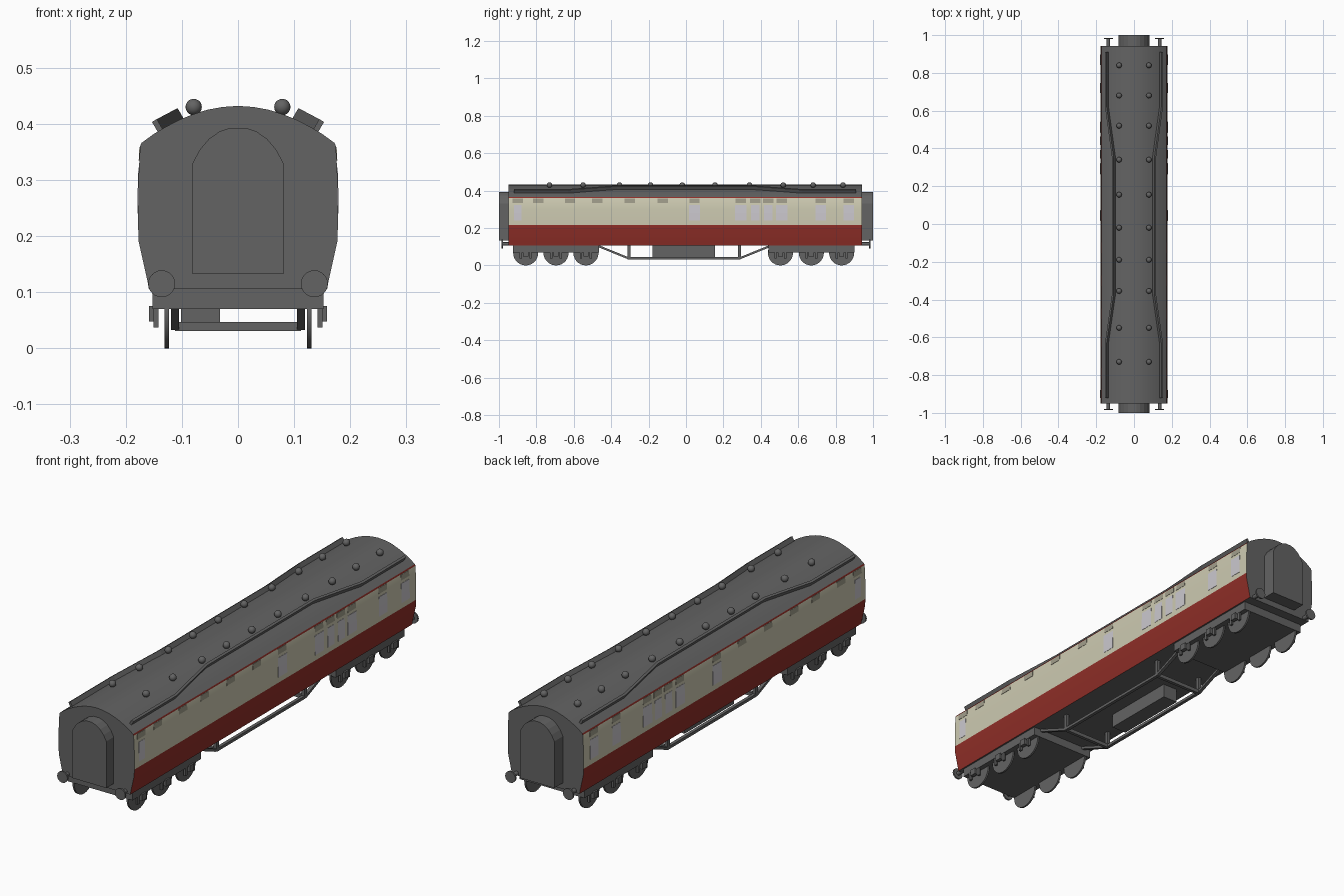
import bpy, bmesh, math
from mathutils import Matrix, Vector

if "Cube" in bpy.data.objects:
    bpy.data.objects.remove(bpy.data.objects["Cube"])


def material(name, r, g, b):
    m = bpy.data.materials.new(name)
    m.diffuse_color = (r, g, b, 1)
    m.use_nodes = True
    m.node_tree.nodes["Principled BSDF"].inputs["Base Color"].default_value = m.diffuse_color
    return m


GREY = material("dark grey", 0.125, 0.125, 0.125)
RED = material("crimson red", 0.28, 0.028, 0.021)
CREAM = material("cream", 0.61, 0.59, 0.44)
GLASS = material("pale glass", 0.60, 0.58, 0.62)
VENT = material("window vent", 0.36, 0.34, 0.26)


def finish(name, bm, mats, angle=None):
    bmesh.ops.recalc_face_normals(bm, faces=bm.faces)
    me = bpy.data.meshes.new(name)
    bm.to_mesh(me)
    bm.free()
    for m in mats:
        me.materials.append(m)
    if angle:
        me.shade_smooth()
        me.set_sharp_from_angle(angle=math.radians(angle))
    ob = bpy.data.objects.new(name, me)
    bpy.context.collection.objects.link(ob)
    return ob


def add_box(bm, x0, x1, y0, y1, z0, z1):
    mat = Matrix.Translation(((x0 + x1) / 2, (y0 + y1) / 2, (z0 + z1) / 2)) \
        @ Matrix.Diagonal((x1 - x0, y1 - y0, z1 - z0, 1))
    bmesh.ops.create_cube(bm, size=1, matrix=mat)


def add_cyl(bm, centre, axis, radius, depth, sides=24):
    rot = Vector((0, 0, 1)).rotation_difference(Vector(axis)).to_matrix().to_4x4()
    bmesh.ops.create_cone(bm, cap_ends=True, segments=sides, radius1=radius,
                          radius2=radius, depth=depth,
                          matrix=Matrix.Translation(centre) @ rot)


def loft(bm, rings):
    """Join closed rings of points into a capped skin."""
    vs = [[bm.verts.new(p) for p in r] for r in rings]
    n = len(vs[0])
    for a, b in zip(vs, vs[1:]):
        for i in range(n):
            bm.faces.new((a[i], a[(i + 1) % n], b[(i + 1) % n], b[i]))
    bm.faces.new(vs[0])
    bm.faces.new(vs[-1])


def mirrored(half):
    """Half outline from bottom to top centre, completed on the -x side."""
    return half + [(-x, z) for x, z in reversed(half) if x > 0]


def interp(pts, v, key, out):
    for a, b in zip(pts, pts[1:]):
        lo, hi = sorted((a[key], b[key]))
        if lo <= v <= hi and hi > lo:
            t = (v - a[key]) / (b[key] - a[key])
            return a[out] + t * (b[out] - a[out])


# Body shell, coloured by height on the side faces
SIDE = [(0.159, 0.106), (0.161, 0.118), (0.177, 0.19), (0.178, 0.217),
        (0.1775, 0.30), (0.1745, 0.36), (0.172, 0.366)]
ROOF = [(0.172, 0.366), (0.15, 0.382), (0.13, 0.394), (0.105, 0.407),
        (0.08, 0.417), (0.055, 0.425), (0.028, 0.430), (0, 0.432)]
outline = mirrored(SIDE + ROOF[1:])
bm = bmesh.new()
loft(bm, [[(x, y, z) for x, z in outline] for y in (-0.95, 0.942)])
bm.normal_update()
for f in bm.faces:
    c = f.calc_center_median()
    if abs(c.x) > 0.15 and 0.11 < c.z < 0.366:
        f.material_index = 2 if 0.217 < c.z < 0.36 else 1
finish("coach_body", bm, [GREY, RED, CREAM], 25)


# Window panes and sliding vents: thin plates following the side
def side_plates(name, mat, items, z0, z1):
    bm = bmesh.new()
    for y, w in items:
        for s in (-1, 1):
            rings = []
            for z in (z0, (z0 + z1) / 2, z1):
                x = interp(SIDE, z, 1, 0)
                rings.append([(s * (x + dx), y + dy, z) for dx, dy in
                              ((-0.001, -w / 2), (0.0012, -w / 2),
                               (0.0012, w / 2), (-0.001, w / 2))])
            loft(bm, rings)
    finish(name, bm, [mat])


side_plates("window_panes", GLASS,
            [(-0.9, 0.04), (0.045, 0.06), (0.293, 0.06), (0.37, 0.045),
             (0.44, 0.045), (0.512, 0.06), (0.72, 0.055), (0.87, 0.055)], 0.24, 0.322)
side_plates("window_vents", VENT,
            [(y, 0.055) for y in (-0.9, -0.79, -0.62, -0.475, -0.30, -0.125, 0.045,
                                  0.293, 0.37, 0.44, 0.512, 0.72, 0.87)], 0.335, 0.359)

# Arched gangway connections at both ends
arch = mirrored([(0.081, 0.132), (0.081, 0.33), (0.068, 0.354), (0.052, 0.373),
                 (0.032, 0.387), (0.013, 0.393)])
bm = bmesh.new()
for y0, y1 in ((-1.0, -0.94), (0.935, 1.0)):
    loft(bm, [[(x, y, z) for x, z in arch] for y in (y0, y1)])
finish("gangways", bm, [GREY])

# Round roof ventilators
bm = bmesh.new()
for y in (0.84, 0.68, 0.52, 0.34, 0.155, -0.02, -0.19, -0.355, -0.55, -0.73):
    for x in (-0.079, 0.079):
        bmesh.ops.create_uvsphere(bm, u_segments=16, v_segments=10, radius=0.0145,
                                  matrix=Matrix.Translation((x, y, 0.43)))
finish("roof_ventilators", bm, [GREY], 40)

# Rain strips standing on the roof, stepping inward at mid length
bm = bmesh.new()
up, across = Vector((0.5, 0, 0.866)), Vector((0.866, 0, -0.5))
for s in (-1, 1):
    rings = []
    for x, y in ((0.139, -0.92), (0.139, -0.63), (0.102, -0.37),
                 (0.102, 0.35), (0.139, 0.62), (0.139, 0.91)):
        p = Vector((x, y, interp(ROOF, x, 0, 1)))
        ring = [p + across * a + up * h for a, h in
                ((-0.005, -0.004), (0.005, -0.004), (0.005, 0.02), (-0.005, 0.02))]
        rings.append([(s * v.x, v.y, v.z) for v in ring])
    loft(bm, rings)
finish("rain_strips", bm, [GREY])

# Buffers: shank plus round head
bm = bmesh.new()
for s in (-1, 1):
    for e in (-1, 1):
        add_cyl(bm, (s * 0.136, e * 0.955, 0.115), (0, 1, 0), 0.009, 0.05, 16)
        add_cyl(bm, (s * 0.136, e * 0.982, 0.115), (0, 1, 0), 0.024, 0.007)
finish("buffers", bm, [GREY], 40)

# Six-wheel bogies: frame, wheels, axle boxes with hangers
for name, y0, y1, axles in (("front", -0.925, -0.465, (-0.857, -0.695, -0.535)),
                            ("back", 0.44, 0.90, (0.505, 0.67, 0.832))):
    bm = bmesh.new()
    add_box(bm, -0.152, 0.152, y0, y1, 0.07, 0.108)
    finish(name + "_bogie_frame", bm, [GREY])
    wheels, boxes = bmesh.new(), bmesh.new()
    for y in axles:
        for s in (-1, 1):
            add_cyl(wheels, (s * 0.127, y, 0.067), (1, 0, 0), 0.067, 0.008, 28)
            xa, xb = sorted((s * 0.142, s * 0.159))
            add_box(boxes, xa, xb, y - 0.014, y + 0.014, 0.048, 0.075)
            xa, xb = sorted((s * 0.142, s * 0.151))
            for d in (-0.026, 0.026):
                add_box(boxes, xa, xb, y + d - 0.006, y + d + 0.006, 0.037, 0.075)
    finish(name + "_wheels", wheels, [GREY], 40)
    finish(name + "_axle_boxes", boxes, [GREY])

# Underframe trusses, posts and cross bars
bm = bmesh.new()
for s in (-1, 1):
    xs = (s * 0.105, s * 0.119)
    path = ((-0.47, 0.104), (-0.31, 0.039), (0.29, 0.039), (0.45, 0.104))
    loft(bm, [[(xs[0], y, z - 0.006), (xs[1], y, z - 0.006),
               (xs[1], y, z + 0.006), (xs[0], y, z + 0.006)] for y, z in path])
    for y in (-0.305, 0.285):
        add_box(bm, min(xs), max(xs), y - 0.008, y + 0.008, 0.035, 0.108)
for y in (-0.305, 0.285):
    add_box(bm, -0.112, 0.112, y - 0.007, y + 0.007, 0.031, 0.047)
finish("underframe_truss", bm, [GREY])

# Equipment box under the floor
bm = bmesh.new()
add_box(bm, -0.102, -0.032, -0.178, 0.155, 0.046, 0.108)
finish("equipment_box", bm, [GREY])
